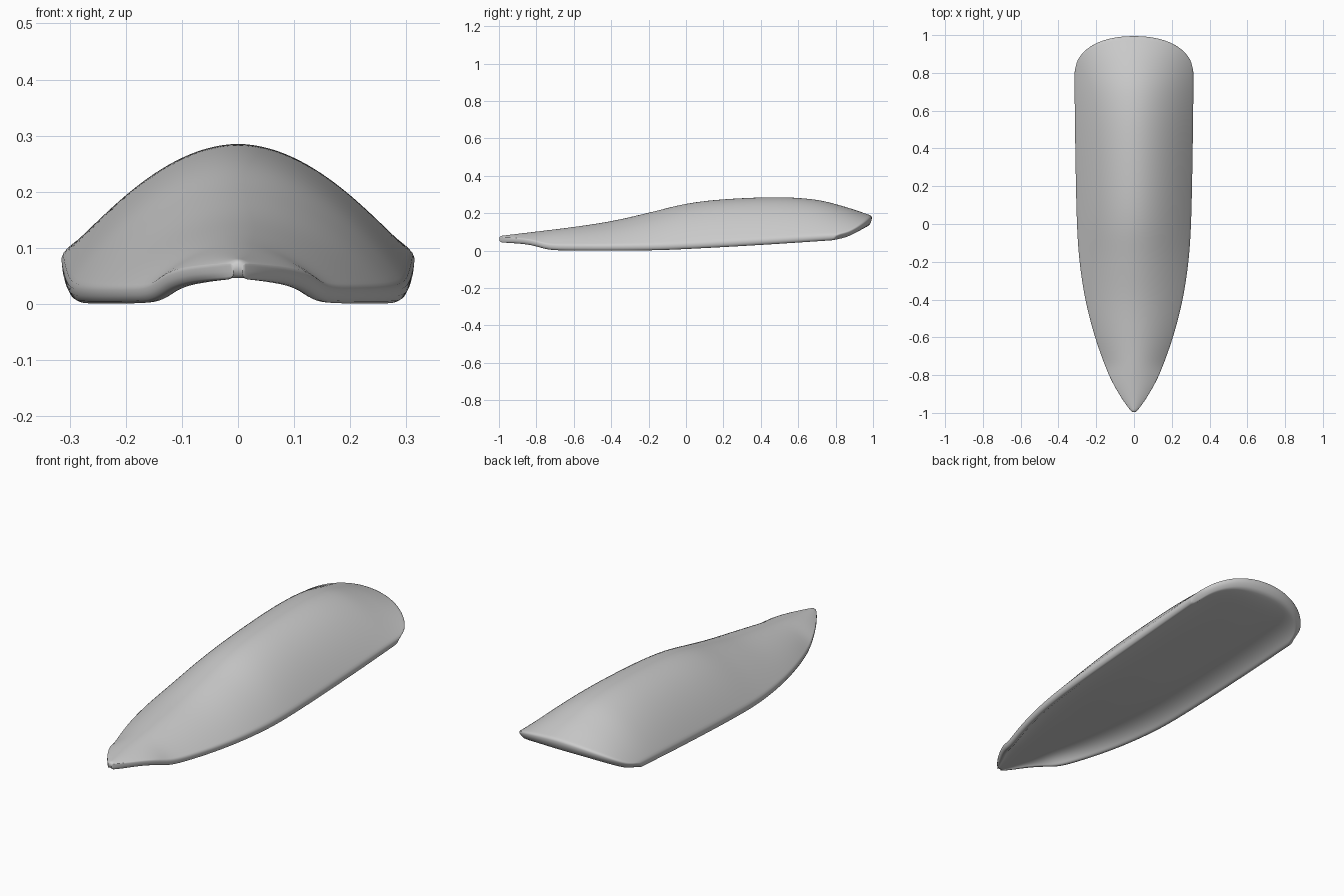
import bpy, bmesh

if "Cube" in bpy.data.objects:
    bpy.data.objects.remove(bpy.data.objects["Cube"])

# Profiles along the length: (y, value)
HALF_WIDTH = [(-1, .006), (-.985, .02), (-.96, .04), (-.9, .08), (-.8, .134), (-.6, .208), (-.4, .26),
              (-.2, .291), (0, .305), (.4, .314), (.75, .318), (1, .318)]
CROWN = [(-1, .078), (-.8, .102), (-.6, .127), (-.4, .158), (-.2, .203), (0, .251),
         (.2, .275), (.5, .286), (.7, .272), (.85, .235), (1, .185)]
BOTTOM = [(-1, .045), (-.86, .034), (-.79, .02), (-.75, .007), (-.68, .001), (-.2, .001),
          (0, .008), (.4, .03), (.8, .056), (1, .07)]
# Shallow hollow of the underside
CEILING = [(-1, .046), (-.8, .048), (-.4, .05), (0, .055), (.4, .074), (.8, .1),
           (.93, .115), (1, .142)]


def curve(pts, y):
    """Smooth cubic interpolation through the profile points."""
    y = max(pts[0][0], min(pts[-1][0], y))
    n = len(pts)
    slope = lambda i: ((pts[min(i + 1, n - 1)][1] - pts[max(i - 1, 0)][1]) /
                       (pts[min(i + 1, n - 1)][0] - pts[max(i - 1, 0)][0]))
    i = next(k for k in range(n - 1) if y <= pts[k + 1][0])
    (a, p), (b, q) = pts[i], pts[i + 1]
    h, t = b - a, (y - a) / (b - a)
    return ((2*t**3 - 3*t*t + 1) * p + (t**3 - 2*t*t + t) * h * slope(i)
            + (3*t*t - 2*t**3) * q + (t**3 - t*t) * h * slope(i + 1))


ROWS, COLS = 48, 28


def row_y(s, u, end):
    """Rows run from the pointed tip to the rounded rear outline."""
    rear = .8 + .2 * max(0, 1 - abs(u) ** 2.2) ** .4545
    return -1 + s * (rear * end + 1)


def outer(s, u):
    y = row_y(s, u, 1)
    w, c, e = curve(HALF_WIDTH, y), curve(CROWN, y), curve(BOTTOM, y) + .028
    return (u * w, y, c - (c - e) * abs(u) ** 1.9)


def inner(s, u):
    y = row_y(s, u, .985) + .006 * (1 - s)
    w, c, e = curve(HALF_WIDTH, y), curve(CEILING, y), curve(BOTTOM, y)
    w -= min(.025, w * .3)
    return (u * w, y, c - (c - e) * abs(u) ** 5)


def lower_lip(s, u):
    y = row_y(s, u, 1)
    return (u * (curve(HALF_WIDTH, y) * .975), y, curve(BOTTOM, y))


bm = bmesh.new()
loops = []
us = [-1 + 2 * j / COLS for j in range(COLS + 1)]
us = [u * (1.25 - .25 * u * u) for u in us]   # denser columns at the sides
for i in range(ROWS + 1):
    t = i / ROWS
    s = t * t * (3 - 2 * t) * .6 + t * .4     # denser rows at both ends
    pts = [lower_lip(s, -1)] + [outer(s, u) for u in us] + [lower_lip(s, 1)]
    pts += [inner(s, u) for u in reversed(us)]
    loops.append([bm.verts.new(p) for p in pts])

# Skin around every cross-section
N = len(loops[0])
for a, b in zip(loops, loops[1:]):
    for k in range(N):
        m = (k + 1) % N
        bm.faces.new((a[k], a[m], b[m], b[k]))

# Tip and rear rims between the top and the underside
for L in (loops[0], loops[-1]):
    for j in range(COLS):
        bm.faces.new((L[1 + j], L[2 + j], L[N - 1 - j - 1], L[N - 1 - j]))
    bm.faces.new((L[0], L[1], L[N - 1]))
    bm.faces.new((L[COLS + 1], L[COLS + 2], L[COLS + 3]))
bmesh.ops.recalc_face_normals(bm, faces=bm.faces)

mesh = bpy.data.meshes.new("curved_shell")
bm.to_mesh(mesh)
bm.free()
shell = bpy.data.objects.new("curved_shell", mesh)
bpy.context.collection.objects.link(shell)
for p in mesh.polygons:
    p.use_smooth = True
sub = shell.modifiers.new("soften", 'SUBSURF')
sub.levels = sub.render_levels = 1
